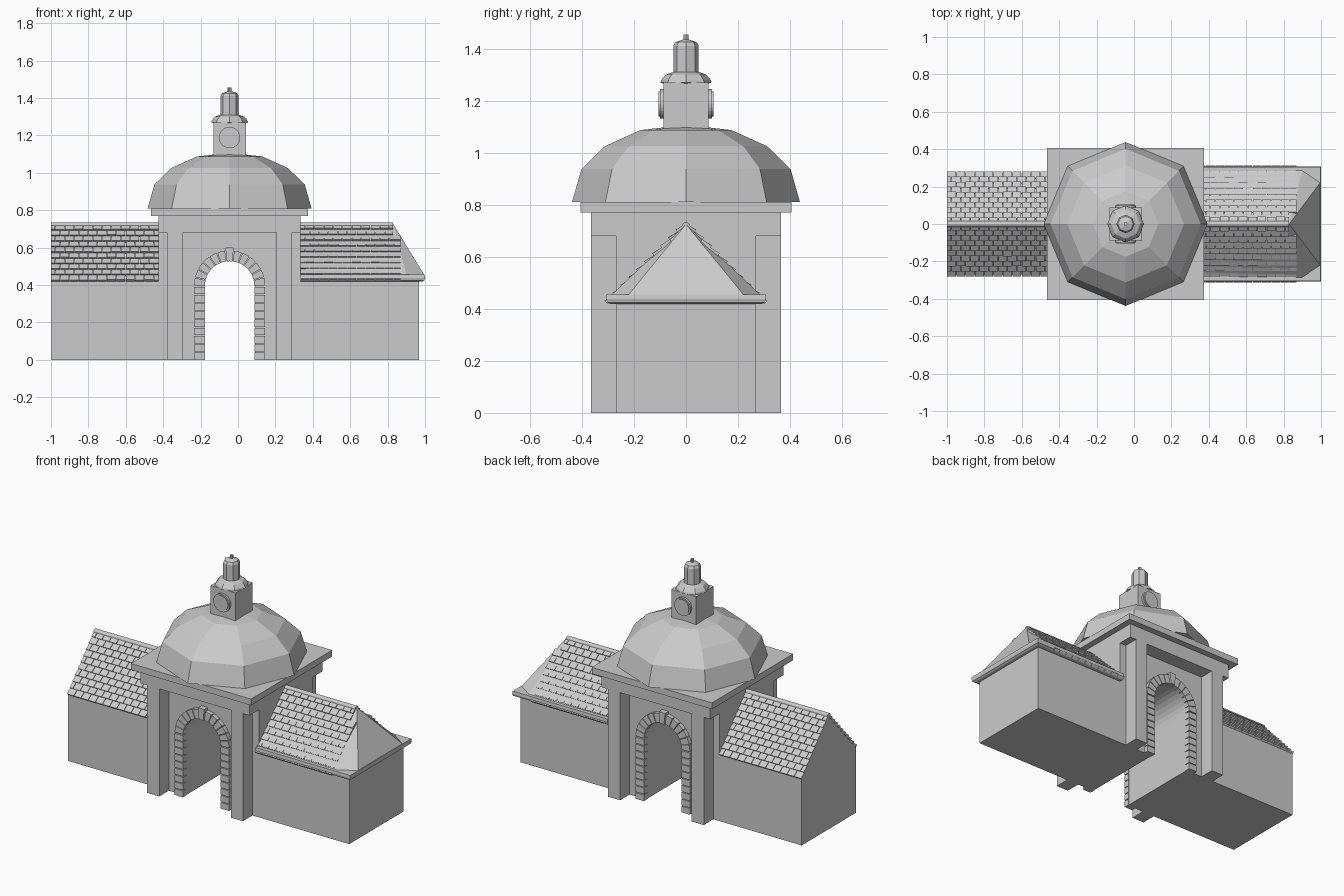
import bpy, bmesh, math, random
from mathutils import Vector

if "Cube" in bpy.data.objects:
    bpy.data.objects.remove(bpy.data.objects["Cube"])

random.seed(4)
CX = -0.045  # axis of the central gate


def finish(name, bm):
    bmesh.ops.recalc_face_normals(bm, faces=bm.faces)
    me = bpy.data.meshes.new(name)
    bm.to_mesh(me)
    bm.free()
    ob = bpy.data.objects.new(name, me)
    bpy.context.collection.objects.link(ob)
    return ob


def hull(bm, pts):
    vs = [bm.verts.new(p) for p in pts]
    bmesh.ops.convex_hull(bm, input=vs)


def box(name, x0, x1, y0, y1, z0, z1):
    bm = bmesh.new()
    hull(bm, [(x, y, z) for x in (x0, x1) for y in (y0, y1) for z in (z0, z1)])
    bmesh.ops.dissolve_limit(bm, angle_limit=0.01, verts=bm.verts, edges=bm.edges)
    return finish(name, bm)


def prism(bm, pts, a, b):
    """Closed outline pts extruded from 3D offset a to b."""
    lo = [bm.verts.new(Vector(p) + Vector(a)) for p in pts]
    hi = [bm.verts.new(Vector(p) + Vector(b)) for p in pts]
    n = len(pts)
    bm.faces.new(lo)
    bm.faces.new(hi[::-1])
    for i in range(n):
        bm.faces.new((lo[i], lo[(i + 1) % n], hi[(i + 1) % n], hi[i]))


def loft(name, rings):
    bm = bmesh.new()
    rows = [[bm.verts.new(p) for p in r] for r in rings]
    n = len(rows[0])
    for a, b in zip(rows, rows[1:]):
        for i in range(n):
            bm.faces.new((a[i], a[(i + 1) % n], b[(i + 1) % n], b[i]))
    bm.faces.new(rows[0][::-1])
    bm.faces.new(rows[-1])
    return finish(name, bm)


def lathe(name, profile, sides=8):
    return loft(name, [[(CX + r * math.cos(2 * math.pi * i / sides),
                         r * math.sin(2 * math.pi * i / sides), z)
                        for i in range(sides)] for r, z in profile])


# Gate body with an arched passage
R, SPRING = 0.135, 0.395
arc = [(CX + R * math.cos(math.pi * i / 16), 0, SPRING + R * math.sin(math.pi * i / 16))
       for i in range(17)]
outline = [(CX + 0.38, 0, 0), (CX + 0.38, 0, 0.69), (CX - 0.38, 0, 0.69), (CX - 0.38, 0, 0),
           (CX - R, 0, 0)] + arc[::-1] + [(CX + R, 0, 0)]
bm = bmesh.new()
prism(bm, outline, (0, -0.27, 0), (0, 0.27, 0))
finish("gate_body", bm)

# Entablature, cornice slab and four pilasters
box("entablature", CX - 0.38, CX + 0.38, -0.365, 0.365, 0.68, 0.77)
box("cornice_slab", CX - 0.42, CX + 0.42, -0.405, 0.405, 0.77, 0.81)
for sx in (-1, 1):
    for sy in (-1, 1):
        xs = sorted((CX + sx * 0.25, CX + sx * 0.335))
        ys = sorted((sy * 0.26, sy * 0.365))
        box("pilaster", *xs, *ys, 0, 0.68)

# Stone surround on both faces: jamb blocks, voussoirs, keystone
for sy, label in ((-1, "front"), (1, "back")):
    bm = bmesh.new()
    a, b = (0, sy * 0.26, 0), (0, sy * 0.297, 0)
    rows = 9
    h = SPRING / rows
    for sx in (-1, 1):
        for k in range(rows):
            inner, outer = CX + sx * 0.132, CX + sx * 0.19
            z0, z1 = k * h, (k + 1) * h - 0.005
            prism(bm, [(inner, 0, z0), (outer, 0, z0), (outer, 0, z1), (inner, 0, z1)], a, b)
    n = 13
    for k in range(n):
        key = k == n // 2
        t0 = math.pi * k / n + 0.012
        t1 = math.pi * (k + 1) / n - 0.012
        r0, r1 = 0.132, 0.205 if key else 0.19
        ts = [t0, (t0 + t1) / 2, t1]
        pts = [(r0, t) for t in ts] + [(r1, t) for t in ts[::-1]]
        prism(bm, [(CX + r * math.cos(t), 0, SPRING + r * math.sin(t)) for r, t in pts],
              a, (0, sy * (0.305 if key else 0.297), 0))
    finish("arch_surround_" + label, bm)

# Octagonal dome, clock tower and lantern
lathe("dome", [(0.438, 0.81), (0.402, 0.937), (0.312, 1.025), (0.175, 1.087), (0.06, 1.10)])
box("clock_tower", CX - 0.087, CX + 0.087, -0.087, 0.087, 1.08, 1.27)
for sy in (-1, 1):
    bm = bmesh.new()
    for r, d in ((0.057, 0.1), (0.048, 0.105)):
        prism(bm, [(CX + r * math.cos(math.tau * i / 24), 0, 1.188 + r * math.sin(math.tau * i / 24))
                   for i in range(24)], (0, sy * 0.08, 0), (0, sy * d, 0))
    finish("clock_face", bm)
lathe("tower_cap", [(0.085, 1.265), (0.098, 1.27), (0.095, 1.28), (0.078, 1.3), (0.05, 1.31)])
lathe("lantern", [(0.049, 1.30), (0.049, 1.41), (0.041, 1.425), (0.012, 1.435)])
lathe("finial", [(0.01, 1.43), (0.01, 1.455)])

# Left wing: walls and gable in one profile
bm = bmesh.new()
prism(bm, [(0, -0.27, 0), (0, 0.27, 0), (0, 0.27, 0.42), (0, 0, 0.715), (0, -0.27, 0.42)],
      (-0.998, 0, 0), (CX - 0.38, 0, 0))
finish("left_wing", bm)

# Right wing: walls, eaves moulding, hipped roof core
X0 = CX + 0.38
box("right_wing", X0, 0.967, -0.27, 0.27, 0, 0.42)
loft("right_eaves", [[(X0, -y, z), (x, -y, z), (x, y, z), (X0, y, z)]
                     for x, y, z in ((0.985, 0.29, 0.418), (0.996, 0.303, 0.425),
                                     (1.0, 0.307, 0.438), (0.998, 0.305, 0.455))])
bm = bmesh.new()
pts = [(X0, 0, 0.725), (0.83, 0, 0.725)]
for s in (-1, 1):
    pts += [(X0, s * 0.28, 0.455), (0.9, s * 0.285, 0.455), (0.995, s * 0.22, 0.455)]
hull(bm, pts)
finish("right_roof_core", bm)


# Roof tiles: staggered wedge tiles laid up each slope
def tiles(name, x0, ends, eave_y, eave_z, ridge_z, rows=10, width=0.05):
    bm = bmesh.new()
    for s in (-1, 1):
        base = Vector((0, s * eave_y, eave_z))
        up = Vector((0, 0, ridge_z)) - base
        step = up / rows
        nrm = Vector((0, s * up.z, eave_y)).normalized()
        for r in range(rows):
            x1 = ends(r)
            x = x0
            nxt = x0 + width * (0.5 if r % 2 else 1)
            while x < x1 - 0.002:
                e = min(nxt, x1)
                if x1 - e < 0.012:
                    e = x1
                lift = 0.012 + random.uniform(-0.001, 0.001)
                lo, hi = base + step * r, base + step * (r + 1)
                pts = []
                for px in (x, e - (0.003 if e < x1 else 0)):
                    u = Vector((px, 0, 0))
                    pts += [u + lo - nrm * 0.006, u + lo + nrm * lift,
                            u + hi + nrm * 0.003, u + hi - nrm * 0.006]
                prism(bm, pts[:4], (0, 0, 0), pts[4] - pts[0])
                x, nxt = e, e + width
    finish(name, bm)


tiles("left_roof_tiles", -1.0, lambda r: CX - 0.38, 0.272, 0.42, 0.72)
tiles("right_roof_tiles", X0, lambda r: 0.83 if r > 7 else 0.87, 0.304, 0.422, 0.725)

# Ridge caps
for name, x0, x1 in (("left_ridge", -1.0, CX - 0.38), ("right_ridge", X0, 0.83)):
    bm = bmesh.new()
    prism(bm, [(0, 0.016 * math.cos(math.pi * i / 6), 0.717 + 0.016 * math.sin(math.pi * i / 6))
               for i in range(7)], (x0, 0, 0), (x1, 0, 0))
    finish(name, bm)
